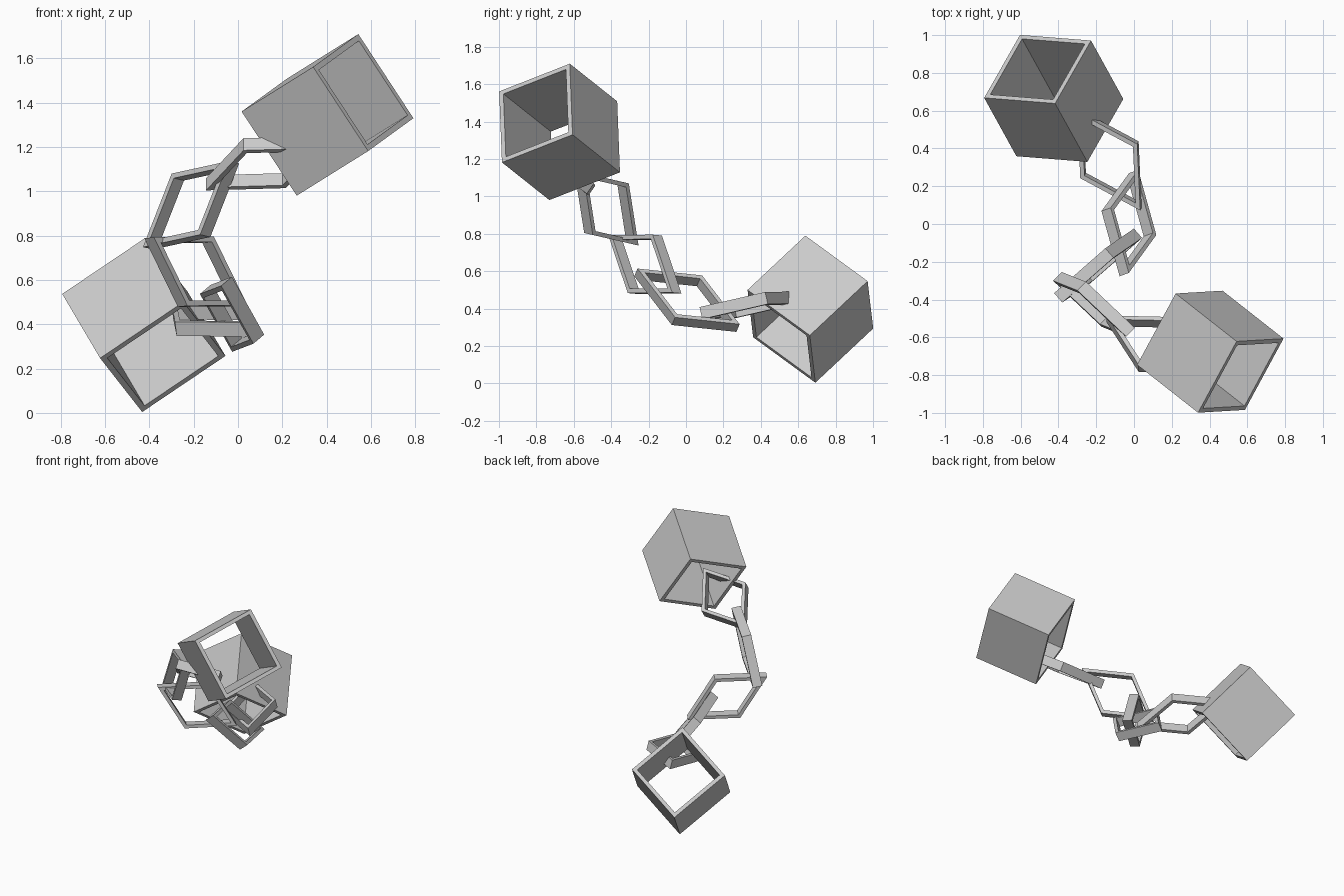
import bpy, bmesh
from mathutils import Vector

if "Cube" in bpy.data.objects:
    bpy.data.objects.remove(bpy.data.objects["Cube"])


def ring(name, centre, long_dir, short_dir, half_long, half_short, depth, inner):
    """Four-sided ring: outer and inner rhombus extruded along its normal."""
    c = Vector(centre)
    u = Vector(long_dir).normalized()
    v = Vector(short_dir)
    v = (v - u * v.dot(u)).normalized()
    n = u.cross(v)
    corners = [u * half_long, v * half_short, -u * half_long, -v * half_short]
    bm = bmesh.new()
    loops = [[bm.verts.new(c + p * s + n * h * depth / 2) for p in corners]
             for s, h in ((1, -1), (1, 1), (inner, 1), (inner, -1))]
    for k in range(4):
        a, b = loops[k], loops[(k + 1) % 4]
        for i in range(4):
            j = (i + 1) % 4
            bm.faces.new((a[i], a[j], b[j], b[i]))
    bmesh.ops.recalc_face_normals(bm, faces=bm.faces)
    mesh = bpy.data.meshes.new(name)
    bm.to_mesh(mesh)
    bm.free()
    bpy.context.collection.objects.link(bpy.data.objects.new(name, mesh))


# Square wrist cuffs: centre and the two diagonals
ring("lower_cuff", (-0.425, 0.665, 0.397), (0.56, 0.30, 0.01), (-0.18, 0.36, -0.49),
     0.321, 0.321, 0.457, 0.885)
ring("upper_cuff", (0.404, -0.676, 1.345), (0.45, 0.39, -0.23), (0.04, -0.37, -0.53),
     0.321, 0.321, 0.457, 0.885)

# Diamond chain links from lower to upper cuff: centre, long and short diagonal
links = [
    ((-0.13, 0.34, 0.418), (-0.32, 0.50, 0.08), (0.28, 0.18, 0.075)),
    ((-0.027, 0.005, 0.445), (0.05, 0.55, -0.30), (0.24, -0.15, -0.22)),
    ((-0.19, -0.22, 0.637), (0.42, 0.34, -0.305), (0.07, 0.075, 0.148)),
    ((-0.212, -0.425, 0.937), (0.38, -0.29, 0.38), (0.15, -0.21, -0.26)),
    ((0.12, -0.638, 1.127), (0.54, -0.275, 0.195), (0.17, 0.245, -0.165)),
]
for k, (centre, long_dir, short_dir) in enumerate(links):
    ring(f"chain_link_{k + 1}", centre, long_dir, short_dir, 0.312, 0.18, 0.066, 0.85)
